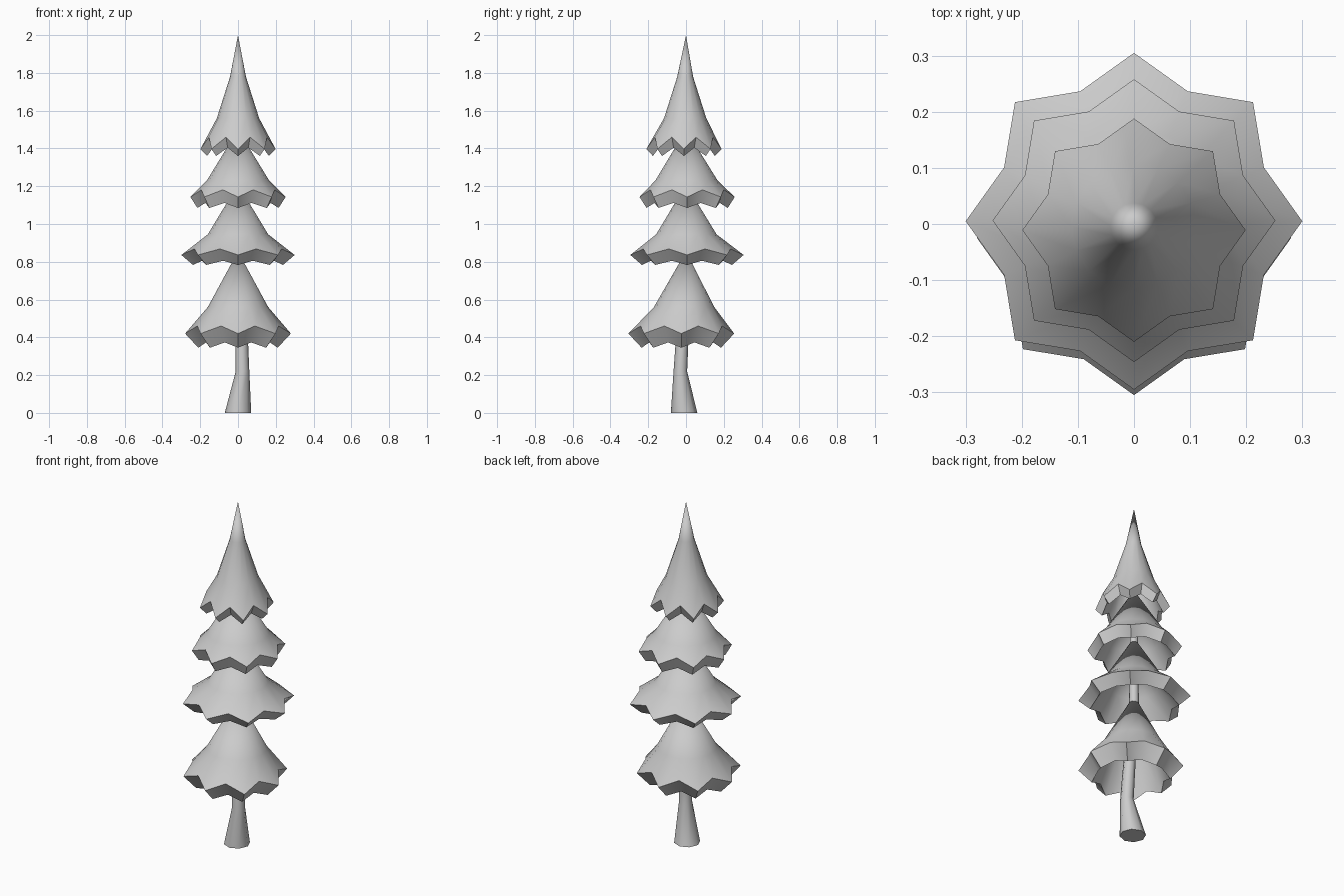
import bpy, bmesh, math
from mathutils import Vector

if "Cube" in bpy.data.objects:
    bpy.data.objects.remove(bpy.data.objects["Cube"], do_unlink=True)

grey = bpy.data.materials.new("plain_grey")
grey.use_nodes = True
COLOUR = (0.6, 0.6, 0.6, 1)
grey.diffuse_color = COLOUR
grey.node_tree.nodes["Principled BSDF"].inputs["Base Color"].default_value = COLOUR


def ring(bm, centre, r, z, sides, dip=0.0, notch=1.0):
    """Ring of vertices; even ones are tips, odd ones are pulled in and raised."""
    verts = []
    for i in range(sides):
        a = math.tau * i / sides
        k = notch if i % 2 else 1.0
        lift = dip if i % 2 else 0.0
        verts.append(bm.verts.new((centre[0] + r * k * math.cos(a),
                                   centre[1] + r * k * math.sin(a), z + lift)))
    return verts


def bridge(bm, a, b):
    n = len(a)
    for i in range(n):
        j = (i + 1) % n
        bm.faces.new((a[i], a[j], b[j], b[i]))


def fan(bm, loop, tip):
    v = bm.verts.new(tip)
    for i in range(len(loop)):
        bm.faces.new((loop[i], loop[(i + 1) % len(loop)], v))


def finish(bm, name, angle):
    bmesh.ops.recalc_face_normals(bm, faces=bm.faces)
    mesh = bpy.data.meshes.new(name)
    bm.to_mesh(mesh)
    bm.free()
    mesh.materials.append(grey)
    ob = bpy.data.objects.new(name, mesh)
    bpy.context.collection.objects.link(ob)
    bpy.ops.object.select_all(action="DESELECT")
    ob.select_set(True)
    bpy.context.view_layer.objects.active = ob
    bpy.ops.object.shade_smooth_by_angle(angle=math.radians(angle))


def tier(name, y, rim, under, dip, middle, apex, hollow):
    """Hollow star-rimmed cone: rim, lower lip, (radius, z) rings, tip."""
    bm = bmesh.new()
    edge = ring(bm, (0, y), *rim, 16, dip, 0.835)
    lip = ring(bm, (0, y), *under, 16, dip * 0.7, 0.87)
    # outer skin narrowing towards the trunk axis
    last = edge
    for r, z in middle:
        loop = ring(bm, (0, y * 0.4), r, z, 16)
        bridge(bm, last, loop)
        last = loop
    fan(bm, last, (0, 0, apex))
    # rim band and hollow inside
    bridge(bm, edge, lip)
    r, z = middle[0]
    inner = ring(bm, (0, y * 0.4), r * 0.85, z - 0.03, 16)
    bridge(bm, lip, inner)
    fan(bm, inner, (0, 0, hollow))
    finish(bm, name, 40)


# Foliage tiers, bottom to top
tier("bottom_foliage", -0.025, (0.28, 0.42), (0.21, 0.345), 0.04,
     [(0.16, 0.56)], 0.855, 0.78)
tier("lower_middle_foliage", 0.005, (0.30, 0.836), (0.238, 0.783), 0.032,
     [(0.16, 0.945)], 1.21, 1.12)
tier("upper_middle_foliage", 0.006, (0.252, 1.143), (0.215, 1.085), 0.038,
     [(0.165, 1.23)], 1.5, 1.41)
tier("top_foliage", -0.011, (0.199, 1.397), (0.164, 1.36), 0.063,
     [(0.112, 1.56), (0.042, 1.78)], 2.0, 1.75)

# Bent trunk running up through the tiers
bm = bmesh.new()
path = [((0, -0.01), 0.07, 0), ((0.024, -0.03), 0.036, 0.22),
        ((0.02, -0.022), 0.034, 0.36), ((0, 0), 0.026, 0.8), ((0, 0), 0.02, 1.45)]
loops = [ring(bm, c, r, z, 8) for c, r, z in path]
for a, b in zip(loops, loops[1:]):
    bridge(bm, a, b)
bm.faces.new(loops[0])
bm.faces.new(loops[-1])
finish(bm, "trunk", 50)
